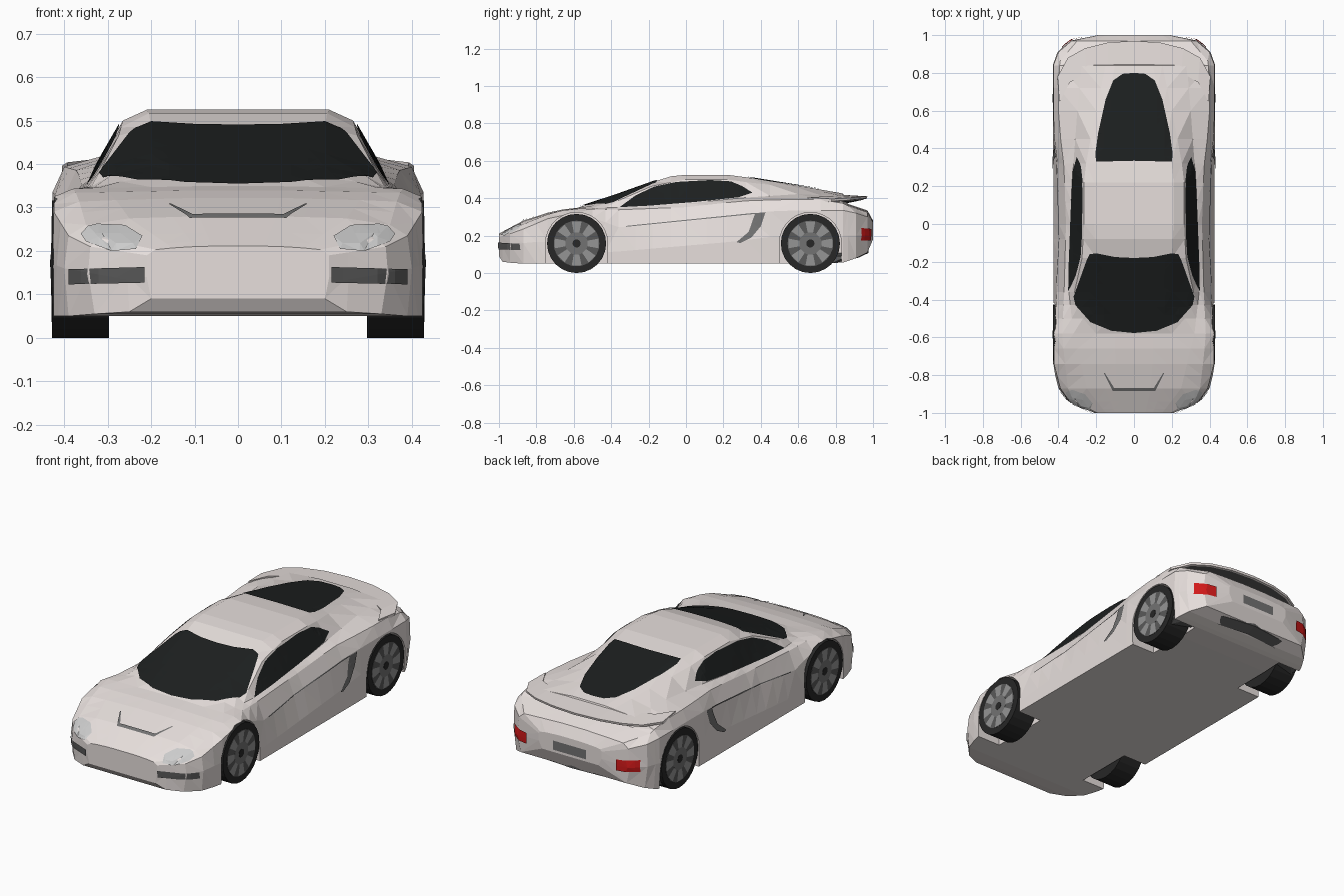
import bpy, bmesh, math
from mathutils import Vector, Matrix
from mathutils.bvhtree import BVHTree

if "Cube" in bpy.data.objects:
    bpy.data.objects.remove(bpy.data.objects["Cube"])


def material(name, r, g, b):
    m = bpy.data.materials.new(name)
    m.diffuse_color = (r, g, b, 1)
    m.use_nodes = True
    m.node_tree.nodes["Principled BSDF"].inputs["Base Color"].default_value = m.diffuse_color
    return m


PAINT = material("paint", .80, .74, .72)
GLASS = material("glass", .012, .014, .014)
RUBBER = material("rubber", .02, .02, .02)
DARK = material("dark_trim", .10, .10, .10)
TRIM = material("grey_trim", .17, .17, .17)
RIM = material("rim", .30, .30, .30)
LENS = material("lens", .56, .58, .58)
RED = material("red", .65, .01, .01)


def make(name, bm, mat):
    bmesh.ops.recalc_face_normals(bm, faces=bm.faces)
    me = bpy.data.meshes.new(name)
    bm.to_mesh(me)
    bm.free()
    me.materials.append(mat)
    ob = bpy.data.objects.new(name, me)
    bpy.context.collection.objects.link(ob)
    return ob


# Body: lofted through lengthwise rails of (y, half width, height)
sill = [(-1, .20, .09), (-.98, .25, .06), (-.94, .33, .055), (-.87, .39, .05), (-.76, .427, .05),
        (.82, .427, .05), (.9, .40, .075), (.97, .32, .11), (1, .17, .18)]
lower = [(-1, .21, .14), (-.94, .345, .15), (-.87, .40, .16), (-.76, .427, .17), (-.42, .427, .11),
         (.28, .427, .17), (.5, .43, .2), (.84, .43, .2), (.91, .405, .2), (.97, .34, .2), (1, .19, .22)]
crease = [(-1, .21, .19), (-.94, .34, .21), (-.87, .39, .235), (-.74, .424, .29), (-.58, .424, .325),
          (-.36, .408, .245), (-.08, .395, .265), (.32, .405, .315), (.5, .427, .335),
          (.84, .427, .335), (.91, .40, .32), (.97, .33, .30), (1, .19, .26)]
shoulder = [(-1, .19, .203), (-.94, .31, .228), (-.87, .35, .26), (-.7, .37, .33), (-.58, .38, .343),
            (-.36, .37, .338), (0, .36, .352), (.3, .37, .385), (.55, .40, .394), (.8, .40, .392),
            (.865, .39, .36), (.97, .30, .325), (1, .18, .27)]
belt = [(-1, .15, .207), (-.87, .25, .275), (-.7, .29, .33), (-.58, .32, .346), (-.36, .345, .35),
        (0, .335, .372), (.3, .322, .402), (.6, .30, .422), (.84, .28, .41), (.865, .28, .365),
        (.97, .20, .33), (1, .15, .275)]
rail = [(-1, .1, .21), (-.87, .15, .278), (-.7, .18, .333), (-.58, .2, .347), (-.5, .27, .36),
        (-.36, .315, .388), (-.18, .275, .465), (0, .265, .50), (.22, .265, .50), (.35, .25, .482),
        (.6, .2, .455), (.84, .15, .42), (.865, .15, .368), (.97, .12, .333), (1, .1, .278)]
roof = [(-1, .06, .211), (-.87, .09, .28), (-.7, .1, .335), (-.58, .1, .349), (-.36, .19, .422),
        (-.18, .2, .486), (-.08, .205, .517), (0, .21, .525), (.22, .21, .525), (.32, .2, .512),
        (.6, .15, .467), (.84, .1, .425), (.865, .1, .37), (.97, .07, .335), (1, .06, .28)]
stations = [-1, -.98, -.94, -.87, -.8, -.74, -.66, -.58, -.5, -.43, -.36, -.27, -.18, -.08, 0, .11,
            .22, .32, .45, .6, .72, .84, .865, .91, .97, 1]


def at(curve, y):
    for (y0, x0, z0), (y1, x1, z1) in zip(curve, curve[1:]):
        if y <= y1:
            t = (y - y0) / (y1 - y0)
            return Vector((x0 + t * (x1 - x0), y, z0 + t * (z1 - z0)))


bm = bmesh.new()
rings = []
for y in stations:
    half = [at(c, y) for c in (sill, lower, crease, shoulder, belt, rail, roof)]
    full = half + [Vector((-p.x, p.y, p.z)) for p in reversed(half)]
    rings.append([bm.verts.new(p) for p in full])
for a, b in zip(rings, rings[1:]):
    for i in range(len(a)):
        j = (i + 1) % len(a)
        bm.faces.new((a[i], a[j], b[j], b[i]))
bm.faces.new(rings[0])
bm.faces.new(rings[-1])
bmesh.ops.triangulate(bm, faces=bm.faces)
skin = BVHTree.FromBMesh(bm)
body = make("body", bm, PAINT)

# Wheel wells cut out of the body
WHEEL_Y, R = (-.585, .665), .158
for wy in WHEEL_Y:
    for s in (1, -1):
        bm = bmesh.new()
        prof = [(.166 * math.cos(math.pi * i / 14), R + .166 * math.sin(math.pi * i / 14)) for i in range(15)]
        prof += [(-.166, -.05), (.166, -.05)]
        f = bm.faces.new([bm.verts.new((s * .285, wy + u, v)) for u, v in prof])
        ext = bmesh.ops.extrude_face_region(bm, geom=[f])["geom"]
        bmesh.ops.translate(bm, vec=(s * .3, 0, 0), verts=[v for v in ext if isinstance(v, bmesh.types.BMVert)])
        cutter = make("well_cutter", bm, PAINT)
        cutter.hide_render = True
        mod = body.modifiers.new("well", "BOOLEAN")
        mod.operation, mod.object, mod.solver = "DIFFERENCE", cutter, "EXACT"
        bpy.context.view_layer.update()
        me = bpy.data.meshes.new_from_object(body.evaluated_get(bpy.context.evaluated_depsgraph_get()))
        body.modifiers.clear()
        body.data = me
        bpy.data.objects.remove(cutter)

VIEWS = {"top": (lambda u, v: (u, v, 2), Vector((0, 0, -1))),
         "side": (lambda u, v: (2, u, v), Vector((-1, 0, 0))),
         "front": (lambda u, v: (u, -2, v), Vector((0, 1, 0))),
         "back": (lambda u, v: (u, 2, v), Vector((0, -1, 0)))}


def patch(name, outline, view, mat, pair=False, lift=.005):
    """Outline drawn in a view and projected onto the body skin."""
    place, d = VIEWS[view]
    if not pair and outline[0][0] == 0:
        outline = outline + [(-u, v) for u, v in reversed(outline) if u != 0]
    bm = bmesh.new()
    bm.faces.new([bm.verts.new(place(u, v)) for u, v in outline])
    bmesh.ops.triangulate(bm, faces=bm.faces)
    for ax in range(3):
        if abs(d[ax]) > .5:
            continue
        n = Vector([1 if k == ax else 0 for k in range(3)])
        for k in range(-25, 26):
            bmesh.ops.bisect_plane(bm, geom=bm.verts[:] + bm.edges[:] + bm.faces[:],
                                   plane_co=n * (k * .04 + .001), plane_no=n)
    bmesh.ops.triangulate(bm, faces=bm.faces)
    for v in bm.verts[:]:
        hit = skin.ray_cast(v.co, d)[0]
        if hit is None:
            bm.verts.remove(v)
        else:
            v.co = hit - d * lift
    bm.normal_update()
    for f in bm.faces:
        if f.normal.dot(d) > 0:
            f.normal_flip()
    if pair:
        dup = bmesh.ops.duplicate(bm, geom=bm.verts[:] + bm.edges[:] + bm.faces[:])["geom"]
        for v in (g for g in dup if isinstance(g, bmesh.types.BMVert)):
            v.co.x *= -1
        bmesh.ops.reverse_faces(bm, faces=[g for g in dup if isinstance(g, bmesh.types.BMFace)])
    me = bpy.data.meshes.new(name)
    bm.to_mesh(me)
    bm.free()
    me.materials.append(mat)
    bpy.context.collection.objects.link(bpy.data.objects.new(name, me))


# Glass
patch("windscreen", [(0, -.577), (.12, -.565), (.23, -.52), (.31, -.43), (.32, -.385), (.25, -.19),
                     (.235, -.16), (.2, -.155), (.1, -.175), (0, -.18)], "top", GLASS)
patch("rear_window", [(0, .8), (.06, .795), (.11, .76), (.15, .66), (.19, .48), (.205, .37), (.2, .33),
                      (0, .335)], "top", GLASS)
patch("side_windows", [(-.355, .352), (-.27, .415), (-.17, .462), (-.05, .487), (.13, .497), (.24, .49),
                       (.3, .465), (.355, .43), (.28, .405), (.05, .38), (-.2, .36)], "side", GLASS, True)
# Lamps, intakes and trim lines
patch("headlights", [(.22, .235), (.235, .205), (.29, .2), (.35, .222), (.362, .24), (.345, .258),
                     (.325, .263), (.26, .26)], "front", LENS, True, .007)
patch("front_intakes", [(.215, .127), (.39, .123), (.39, .158), (.215, .163)], "front", DARK, True, .007)
patch("bonnet_vent", [(0, -.885), (.112, -.885), (.16, -.79), (.155, -.788), (.105, -.868), (0, -.868)],
      "top", TRIM)
patch("side_intakes", [(.27, .165), (.29, .16), (.35, .19), (.4, .25), (.425, .325), (.37, .32),
                       (.335, .22)], "side", TRIM, True)
patch("door_creases", [(-.32, .247), (.37, .316), (.37, .322), (-.32, .252)], "side", TRIM, True)
patch("tail_lights", [(.27, .175), (.38, .175), (.38, .24), (.27, .235)], "back", RED, True, .007)
patch("plate_recess", [(0, .195), (.1, .195), (.1, .245), (0, .245)], "back", TRIM)


def lip(name, arc, rows, mat):
    """Curved strip round the tail: arc of (x, y, z), rows of (x scale, dy, dz)."""
    arc = [(-x, y, z) for x, y, z in reversed(arc[1:])] + arc
    bm = bmesh.new()
    sec = [[bm.verts.new((x * s, y + dy, z + dz)) for s, dy, dz in rows] for x, y, z in arc]
    n = len(rows)
    for a, b in zip(sec, sec[1:]):
        for i in range(n):
            bm.faces.new((a[i], a[(i + 1) % n], b[(i + 1) % n], b[i]))
    bm.faces.new(sec[0])
    bm.faces.new(sec[-1])
    return make(name, bm, mat)


tail_arc = [(0, .97, .410), (.14, .96, .410), (.26, .93, .407), (.35, .88, .402), (.405, .78, .396)]
lip("rear_spoiler", tail_arc, [(.97, -.13, .008), (1, 0, 0), (1, -.003, -.012), (.96, -.12, -.035)], PAINT)
lip("spoiler_underside", tail_arc, [(.985, -.01, -.016), (.96, -.12, -.039), (.95, -.12, -.03)], DARK)
lip("rear_diffuser", [(0, .975, .095), (.2, .955, .09), (.33, .915, .08), (.395, .865, .07), (.42, .835, .065)],
    [(1, 0, .025), (1, 0, .012), (.97, -.05, -.012), (.9, -.12, -.01), (.9, -.12, .025)], DARK)


# Wheels
def disc(name, r, x0, x1, mat, wy, s, sides=24):
    bm = bmesh.new()
    m = Matrix.Translation((s * (x0 + x1) / 2, wy, R)) @ Matrix.Rotation(math.pi / 2, 4, "Y")
    bmesh.ops.create_cone(bm, cap_ends=True, segments=sides, radius1=r, radius2=r, depth=x1 - x0, matrix=m)
    return make(name, bm, mat)


for wy in WHEEL_Y:
    for s in (1, -1):
        disc("tyre", R, .297, .428, RUBBER, wy, s)
        disc("rim_disc", .122, .42, .4295, DARK, wy, s)
        bm = bmesh.new()
        for k in range(8):
            a = k * math.pi / 4
            pts = [(r, a + da) for r, da in ((.06, -.25), (.12, -.22), (.12, .22), (.06, .25))]
            f = bm.faces.new([bm.verts.new((s * .4305, wy + r * math.cos(t), R + r * math.sin(t))) for r, t in pts])
            f.normal_update()
            if f.normal.x * s < 0:
                f.normal_flip()
        me = bpy.data.meshes.new("wheel_spokes")
        bm.to_mesh(me)
        bm.free()
        me.materials.append(RIM)
        bpy.context.collection.objects.link(bpy.data.objects.new("wheel_spokes", me))
        disc("hub", .06, .425, .430, TRIM, wy, s, 16)
        disc("hub_cap", .022, .425, .4315, RUBBER, wy, s, 12)
